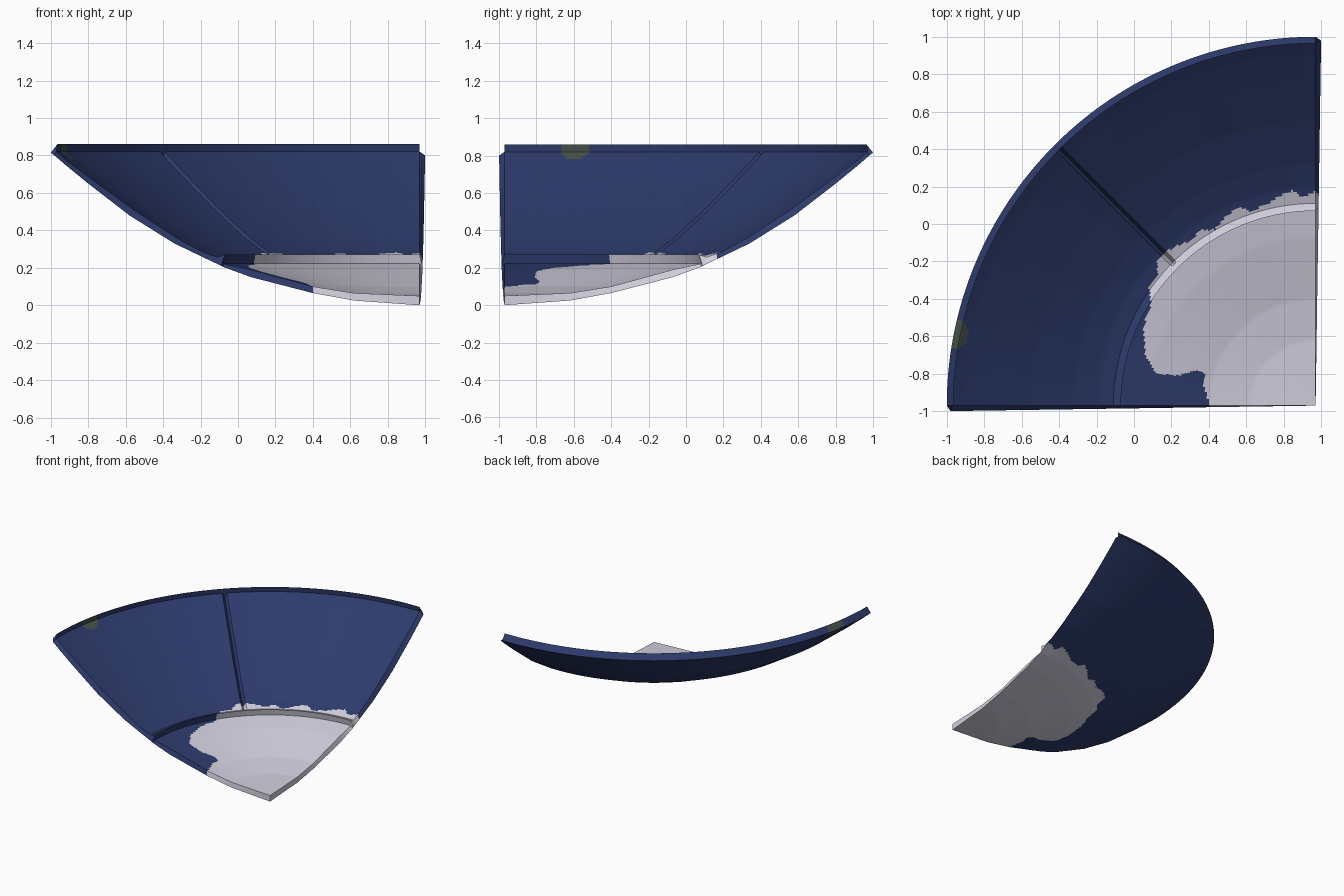
import bpy, bmesh, math
from mathutils import Vector

if "Cube" in bpy.data.objects:
    bpy.data.objects.remove(bpy.data.objects["Cube"])


def material(name, srgb):
    linear = [((c / 255 + 0.055) / 1.055) ** 2.4 for c in srgb] + [1]
    mat = bpy.data.materials.new(name)
    mat.use_nodes = True
    mat.diffuse_color = linear
    bsdf = next(n for n in mat.node_tree.nodes if n.type == "BSDF_PRINCIPLED")
    bsdf.inputs["Base Color"].default_value = linear
    return mat


BLUE, PALE, OLIVE = 0, 1, 2
materials = [material("navy_blue", (45, 59, 108)),
             material("pale_grey", (208, 206, 220)),
             material("dark_olive", (70, 82, 74))]

# Cross-section of the shard: inner radius, inner height, outer radius, outer height
SECTION = [(0, .05, 0, 0), (.35, .065, .35, .025), (.57, .1, .57, .065),
           (.9, .19, .9, .15), (1.05, .222, 1.05, .205), (1.04, .27, 1.06, .21),
           (1.08, .257, 1.09, .225), (1.16, .285, 1.16, .258), (1.29, .355, 1.31, .33),
           (1.52, .505, 1.55, .48), (1.74, .665, 1.77, .65), (1.88, .77, 1.89, .748),
           (1.94, .82, 1.95, .8), (1.935, .86, 1.97, .815)]
CENTRE = Vector((.97, -.97, 0))
COLUMNS = 180
MIDDLE = COLUMNS // 2
FLARE = .015
GROOVE_START, GROOVE_TOP = 1.07, .83
GROOVE_DEPTH, GROOVE_HALF_WIDTH = .03, .018

# Outline of the unglazed patch in plan
PATCH = [(.4, -1.2), (.4, -.95), (.37, -.86), (.38, -.8), (.34, -.78), (.3, -.79),
         (.24, -.81), (.12, -.8), (.06, -.7), (.05, -.55), (.09, -.43), (.08, -.34),
         (.13, -.27), (.12, -.2), (.17, -.15), (.22, -.12), (.3, -.09), (.36, -.03),
         (.43, -.03), (.5, .05), (.56, .09), (.62, .07), (.7, .1), (.78, .15),
         (.85, .18), (.9, .14), (.96, .17), (1.2, .17), (1.2, -1.2)]
SPOT = Vector((-.95, -.59, .825))
SPOT_RADIUS = .08


def subdivided(rows, step=.014):
    result = [rows[0]]
    for a, b in zip(rows, rows[1:]):
        n = max(1, round(abs(b[0] - a[0]) / step))
        for i in range(1, n + 1):
            result.append([p + (q - p) * i / n for p, q in zip(a, b)])
    return result


def inside_patch(x, y):
    inside = False
    for (ax, ay), (bx, by) in zip(PATCH, PATCH[1:] + PATCH[:1]):
        if (ay > y) != (by > y) and x < ax + (y - ay) * (bx - ax) / (by - ay):
            inside = not inside
    return inside


def on_shell(radius, angle, z):
    return CENTRE + Vector((-radius * math.cos(angle), radius * math.sin(angle), z))


def inner_point(column, radius, z):
    # The three middle columns form the radial groove
    angle = column / COLUMNS * math.pi / 2
    offset = column - MIDDLE
    if abs(offset) <= 1 and radius > GROOVE_START and z < GROOVE_TOP:
        angle = math.pi / 4 + offset * GROOVE_HALF_WIDTH / radius
        z -= GROOVE_DEPTH * (offset == 0)
    return on_shell(radius, angle, z)


# Quarter bowl shard with raised lips at the ring and rim
bm = bmesh.new()
rows = subdivided(SECTION)
last = len(rows) - 1
inner, outer = [], []
for c in range(COLUMNS + 1):
    angle = c / COLUMNS * math.pi / 2
    flare = FLARE * (2 * c / COLUMNS - 1)
    inner.append([bm.verts.new(inner_point(c, ri, zi)) for ri, zi, ro, zo in rows])
    outer.append([bm.verts.new(on_shell(ro, angle + flare * (i < last), zo))
                  for i, (ri, zi, ro, zo) in enumerate(rows)])

for c in range(COLUMNS):
    for side in (inner, outer):
        a, b = side[c], side[c + 1]
        for i in range(last):
            bm.faces.new((a[i], a[i + 1], b[i + 1], b[i]))
    # Rim
    bm.faces.new((inner[c][last], outer[c][last], outer[c + 1][last], inner[c + 1][last]))
# Broken edges on both straight sides
for c in (0, COLUMNS):
    for i in range(last):
        bm.faces.new((inner[c][i], inner[c][i + 1], outer[c][i + 1], outer[c][i]))

bmesh.ops.remove_doubles(bm, verts=bm.verts, dist=.0001)
bmesh.ops.recalc_face_normals(bm, faces=bm.faces)

# Colours by area
for face in bm.faces:
    p = face.calc_center_median()
    if (p - SPOT).length < SPOT_RADIUS:
        face.material_index = OLIVE
    elif inside_patch(p.x, p.y):
        face.material_index = PALE
    else:
        face.material_index = BLUE

mesh = bpy.data.meshes.new("bowl_shard")
bm.to_mesh(mesh)
bm.free()
for mat in materials:
    mesh.materials.append(mat)
shard = bpy.data.objects.new("bowl_shard", mesh)
bpy.context.collection.objects.link(shard)
bpy.ops.object.select_all(action="DESELECT")
shard.select_set(True)
bpy.context.view_layer.objects.active = shard
bpy.ops.object.shade_smooth_by_angle(angle=math.radians(25))
